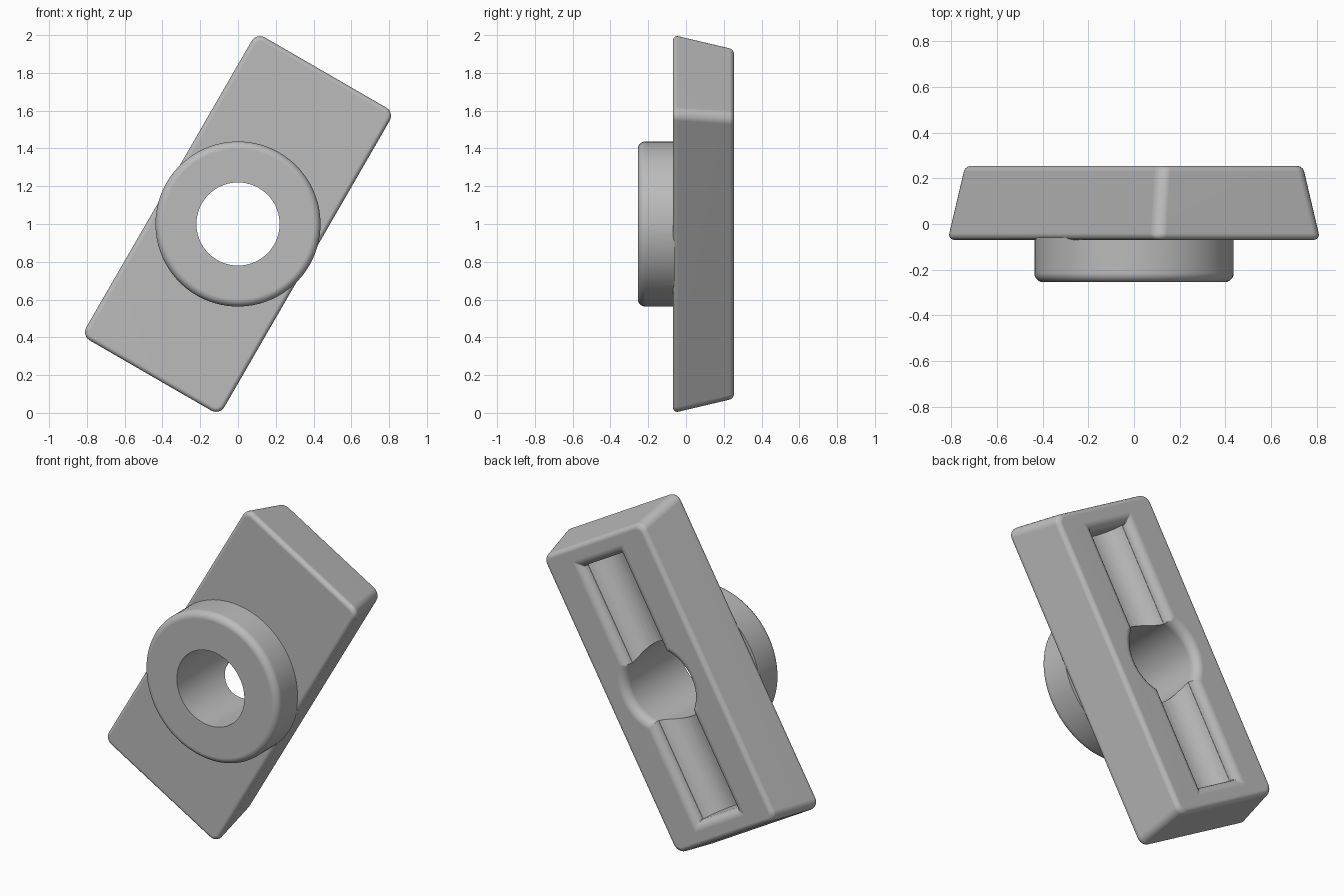
import bpy, bmesh, math
from mathutils import Matrix

cube = bpy.data.objects.get("Cube")
if cube:
    bpy.data.objects.remove(cube, do_unlink=True)

TILT = Matrix.Translation((0, 0, 1)) @ Matrix.Rotation(math.radians(30), 4, 'Y')
FRONT, BACK = -0.07, 0.255
HOLE = 0.22

grey = bpy.data.materials.new("plain grey")
grey.use_nodes = True
grey.diffuse_color = (0.5, 0.5, 0.5, 1)
grey.node_tree.nodes["Principled BSDF"].inputs["Base Color"].default_value = (0.5, 0.5, 0.5, 1)


def rounded_rect(w, h, r, y, n=6):
    """Ring of points with half width w, half height h and corner radius r."""
    ring = []
    for q, (sx, sz) in enumerate(((1, 1), (-1, 1), (-1, -1), (1, -1))):
        for i in range(n + 1):
            a = math.pi / 2 * (q + i / n)
            ring.append((sx * (w - r) + r * math.cos(a), y, sz * (h - r) + r * math.sin(a)))
    return ring


def circle(r, y, n=80):
    return [(r * math.cos(math.tau * i / n), y, r * math.sin(math.tau * i / n)) for i in range(n)]


def loft(name, rings):
    """Closed solid through rings of equal point count."""
    bm = bmesh.new()
    loops = [[bm.verts.new(p) for p in ring] for ring in rings]
    n = len(loops[0])
    for a, b in zip(loops, loops[1:]):
        for i in range(n):
            j = (i + 1) % n
            bm.faces.new((a[i], a[j], b[j], b[i]))
    bm.faces.new(loops[0])
    bm.faces.new(loops[-1])
    bmesh.ops.recalc_face_normals(bm, faces=bm.faces)
    bm.transform(TILT)
    mesh = bpy.data.meshes.new(name)
    bm.to_mesh(mesh)
    bm.free()
    mesh.materials.append(grey)
    obj = bpy.data.objects.new(name, mesh)
    bpy.context.collection.objects.link(obj)
    return obj


def fillet(r, steps=6):
    """Pairs (inset, depth) of a quarter round, from the face to the side."""
    for i in range(steps + 1):
        a = math.pi / 2 * i / steps
        yield r * (1 - math.sin(a)), r * (1 - math.cos(a))


# Tapered block with rounded edges
def block_ring(y, inset):
    d = inset + 0.056 * (y - FRONT) / (BACK - FRONT)
    return rounded_rect(0.427 - d, 0.931 - d, 0.052 - inset * 0.8, y)


rings = [block_ring(FRONT + d, s) for s, d in fillet(0.03)]
rings += [block_ring(BACK - d, s) for s, d in reversed(list(fillet(0.025)))]
block = loft("slotted_block", rings)

# Round boss on the front
boss = loft("round_boss", [circle(0.437 - s, -0.255 + d) for s, d in fillet(0.04)]
            + [circle(0.437, FRONT + 0.01)])

# Through hole with a rounded lip at the back
lip = list(reversed(list(fillet(0.05))))
hole = loft("hole_cutter", [circle(HOLE, -0.5)]
            + [circle(HOLE + 0.05 - s, BACK - 0.05 + d) for s, d in
               ((0.05 - d, 0.05 - s) for s, d in fillet(0.05))]
            + [circle(HOLE + 0.05, BACK + 0.05)])

# Round-bottomed trough along the back
SLOT_W, SLOT_L = 0.14, 0.75
profile = [(SLOT_W, BACK + 0.03)]
for i in range(17):
    a = math.pi * i / 16
    profile.append((SLOT_W * math.cos(a), BACK - 0.03 - 0.12 * math.sin(a)))
profile.append((-SLOT_W, BACK + 0.03))
trough = loft("trough_cutter", [[(x, y, z) for x, y in profile] for z in (-SLOT_L, SLOT_L)])

# Rounded lip around the trough
lip_rings = []
for s, d in fillet(0.05):
    grow = d - 0.0005
    lip_rings.append(rounded_rect(SLOT_W + grow, SLOT_L + grow, 0.004, BACK - s, 1))
lip_rings.append(rounded_rect(SLOT_W + 0.0495, SLOT_L + 0.0495, 0.004, BACK + 0.05, 1))
trough_lip = loft("trough_lip_cutter", lip_rings)

# Join the boss and cut the openings
tools = [(boss, 'UNION'), (hole, 'DIFFERENCE'), (trough, 'DIFFERENCE'), (trough_lip, 'DIFFERENCE')]
for tool, how in tools:
    mod = block.modifiers.new(tool.name, 'BOOLEAN')
    mod.operation = how
    mod.solver = 'EXACT'
    mod.object = tool
bpy.context.view_layer.update()
result = bpy.data.meshes.new_from_object(block.evaluated_get(bpy.context.evaluated_depsgraph_get()))
block.modifiers.clear()
block.data = result
for tool, how in tools:
    bpy.data.objects.remove(tool, do_unlink=True)

# Smooth rounds, sharp creases, flat faces kept flat
bpy.ops.object.select_all(action='DESELECT')
block.select_set(True)
bpy.context.view_layer.objects.active = block
bpy.ops.object.shade_smooth_by_angle(angle=math.radians(30))
weighted = block.modifiers.new("weighted_normals", 'WEIGHTED_NORMAL')
weighted.keep_sharp = True
